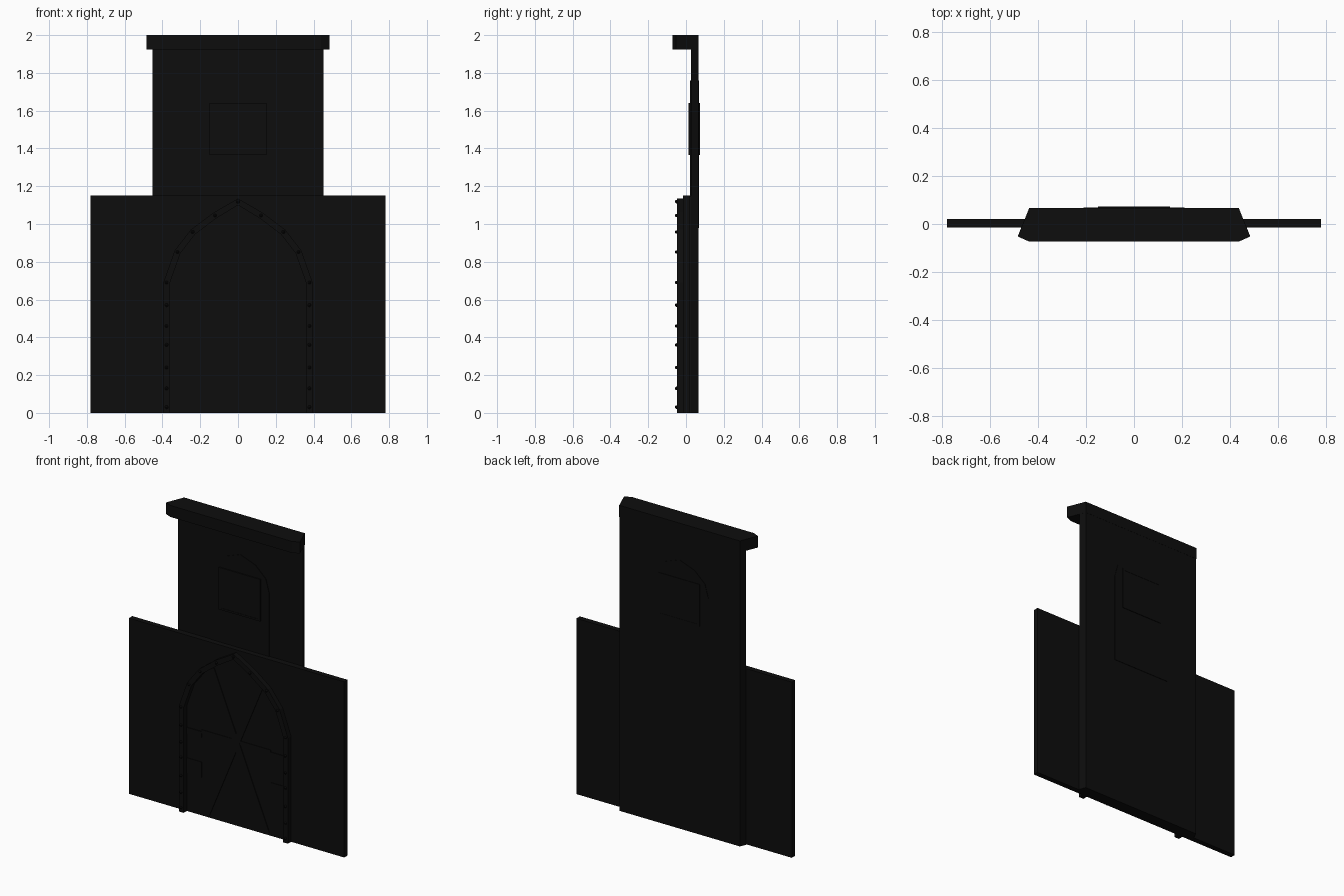
import bpy, bmesh, math
from mathutils import Vector

if "Cube" in bpy.data.objects:
    bpy.data.objects.remove(bpy.data.objects["Cube"])

mat = bpy.data.materials.new("black_stone")
mat.diffuse_color = (0.004, 0.004, 0.004, 1)
mat.use_nodes = True
mat.node_tree.nodes["Principled BSDF"].inputs["Base Color"].default_value = mat.diffuse_color


def finish(name, bm):
    bmesh.ops.recalc_face_normals(bm, faces=bm.faces)
    me = bpy.data.meshes.new(name)
    bm.to_mesh(me)
    bm.free()
    me.materials.append(mat)
    ob = bpy.data.objects.new(name, me)
    bpy.context.collection.objects.link(ob)
    return ob


def prism(name, pts, a, b, axis="y"):
    """Extrude a profile: (x, z) along y, or (x, y) along z."""
    bm = bmesh.new()
    place = (lambda p, h: (p[0], h, p[1])) if axis == "y" else (lambda p, h: (p[0], p[1], h))
    face = bm.faces.new([bm.verts.new(place(p, a)) for p in pts])
    new = bmesh.ops.extrude_face_region(bm, geom=[face])["geom"]
    d = (0, b - a, 0) if axis == "y" else (0, 0, b - a)
    bmesh.ops.translate(bm, vec=d, verts=[v for v in new if isinstance(v, bmesh.types.BMVert)])
    return finish(name, bm)


def rect(x0, x1, z0, z1):
    return [(x0, z0), (x1, z0), (x1, z1), (x0, z1)]


def mirrored(half):
    return half + [(-x, y) for x, y in reversed(half) if x > 1e-6]


def bar(name, p, q, w, a, b):
    p, q = Vector(p), Vector(q)
    d = (q - p).normalized()
    n = Vector((-d.y, d.x)) * w / 2
    return prism(name, [p + n, q + n, q - n, p - n], a, b)


# Wide front wall
prism("front_wall", rect(-0.78, 0.78, 0, 1.15), -0.015, 0.02)

# Tower slab with slanted sides, and the overhanging cap
prism("tower", mirrored([(0.437, 0.066), (0.453, 0.026)]), 0, 1.95, "z")
prism("tower_base_filler", rect(-0.45, 0.45, 0, 1.149), 0.01, 0.03)
prism("cap", mirrored([(0.437, 0.067), (0.485, -0.052), (0.44, -0.072)]), 1.925, 2.0, "z")

# Pointed arch trim
outer = [(0.395, 0), (0.395, 0.69), (0.335, 0.86), (0.25, 0.97), (0.13, 1.06), (0, 1.135)]
inner = [(0.36, 0), (0.36, 0.69), (0.305, 0.845), (0.228, 0.945), (0.115, 1.03), (0, 1.10)]
ring = outer + [(-x, z) for x, z in reversed(outer[:-1])]
ring_in = inner + [(-x, z) for x, z in reversed(inner[:-1])]
bm = bmesh.new()
rows = [[bm.verts.new((x, y, z)) for x, z in pts]
        for pts, y in ((ring, -0.012), (ring, -0.048), (ring_in, -0.048), (ring_in, -0.012))]
for r in range(4):
    s, t = rows[r], rows[(r + 1) % 4]
    for i in range(len(s) - 1):
        bm.faces.new((s[i], s[i + 1], t[i + 1], t[i]))
for i in (0, -1):
    bm.faces.new([r[i] for r in rows])
finish("arch_trim", bm)

# Studs along the arch
studs = [(0.378, z) for z in (0.03, 0.13, 0.24, 0.36, 0.46, 0.57, 0.69)]
studs += [(0.32, 0.852), (0.24, 0.958), (0.122, 1.045), (0, 1.118)]
bm = bmesh.new()
for x, z in mirrored(studs):
    res = bmesh.ops.create_uvsphere(bm, u_segments=8, v_segments=6, radius=0.009)
    bmesh.ops.translate(bm, vec=(x, -0.05, z), verts=res["verts"])
finish("arch_studs", bm)

# Shallow gate bracing
for s in (-1, 1):
    bar("gate_brace", (-0.22 * s, 0.01), (0.18 * s, 0.98), 0.045, -0.021, -0.012)
    bar("gate_rail", (0.36 * s, 0.53), (0.25 * s, 0.53), 0.04, -0.021, -0.012)
    bar("gate_rail", (0.36 * s, 0.30), (0.25 * s, 0.30), 0.10, -0.019, -0.012)
bar("gate_middle_rail", (-0.25, 0.55), (0.25, 0.55), 0.025, -0.019, -0.012)

# Arched panel showing on both faces of the tower
panel = [(0.21, 0.98), (0.21, 1.56), (0.185, 1.65), (0.11, 1.72), (0, 1.76)]
prism("arched_panel", mirrored(panel), 0.022, 0.069)

# Window: pane and raised frame on both faces
prism("window_pane", rect(-0.145, 0.145, 1.37, 1.635), 0.017, 0.071)
for s in (-1, 1):
    x0, x1 = sorted((0.138 * s, 0.15 * s))
    prism("window_jamb", rect(x0, x1, 1.365, 1.64), 0.014, 0.073)
for z in (1.365, 1.628):
    prism("window_rail", rect(-0.138, 0.138, z, z + 0.012), 0.014, 0.073)
